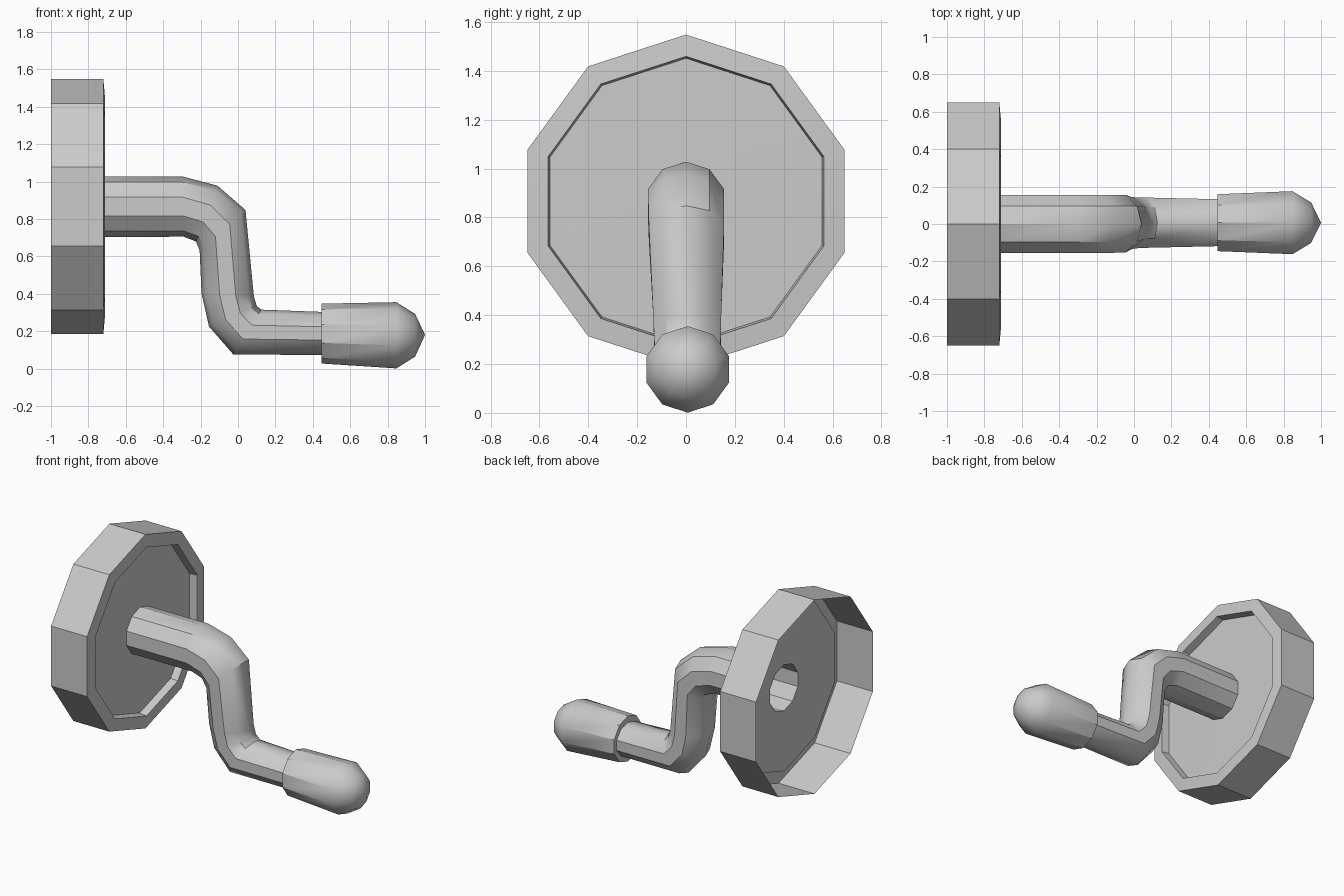
import bpy, bmesh, math

if "Cube" in bpy.data.objects:
    bpy.data.objects.remove(bpy.data.objects["Cube"])

SIDES = 10


def loft(name, rings, tip=None):
    """Skin ten-sided rings given as (top xz, bottom xz, y radius, y centre)."""
    bm = bmesh.new()
    loops = []
    for (tx, tz), (bx, bz), ry, cy in rings:
        cx, cz = (tx + bx) / 2, (tz + bz) / 2
        hx, hz = (tx - bx) / 2, (tz - bz) / 2
        loop = []
        for k in range(SIDES):
            a = 2 * math.pi * k / SIDES
            c, s = math.cos(a), math.sin(a)
            loop.append(bm.verts.new((cx + hx * c, cy + ry * s, cz + hz * c)))
        loops.append(loop)
    for a, b in zip(loops, loops[1:]):
        for k in range(SIDES):
            n = (k + 1) % SIDES
            bm.faces.new((a[k], b[k], b[n], a[n]))
    if tip:
        t = bm.verts.new(tip)
        for k in range(SIDES):
            bm.faces.new((loops[-1][k], t, loops[-1][(k + 1) % SIDES]))
    me = bpy.data.meshes.new(name)
    bm.to_mesh(me)
    bm.free()
    ob = bpy.data.objects.new(name, me)
    bpy.context.collection.objects.link(ob)
    bpy.ops.object.select_all(action='DESELECT')
    ob.select_set(True)
    bpy.context.view_layer.objects.active = ob
    bpy.ops.object.shade_smooth_by_angle(angle=math.radians(35.5))
    return ob


def circle(x, r, z, y=0.0):
    return ((x, z + r), (x, z - r), r, y)


# Wheel: open-backed drum with a recessed face and a hole for the shaft
HUB = 0.866
loft("wheel", [circle(x, r, HUB) for x, r in (
    (-1.0, 0.682), (-0.72, 0.682), (-0.712, 0.593),
    (-0.765, 0.585), (-0.76, 0.162))])

# Crank arm: bent tube, tapering toward the handle
loft("crank_arm", [
    circle(-0.762, 0.162, HUB),
    ((-0.30, 1.028), (-0.29, 0.705), 0.163, 0.0),
    ((-0.11, 0.978), (-0.225, 0.68), 0.163, 0.0),
    ((0.04, 0.848), (-0.205, 0.63), 0.162, 0.002),
    ((0.085, 0.385), (-0.195, 0.40), 0.146, 0.005),
    ((0.10, 0.335), (-0.155, 0.225), 0.143, 0.006),
    ((0.125, 0.315), (-0.025, 0.075), 0.141, 0.007),
    ((0.45, 0.303), (0.45, 0.073), 0.132, 0.007),
])

# Handle grip: flared sleeve with a rounded end
loft("handle_grip", [
    circle(0.447, 0.115, 0.188, 0.007),
    circle(0.447, 0.160, 0.187, 0.007),
    circle(0.847, 0.177, 0.178, 0.007),
    circle(0.947, 0.114, 0.178, 0.007),
], tip=(1.0, 0.007, 0.18))
